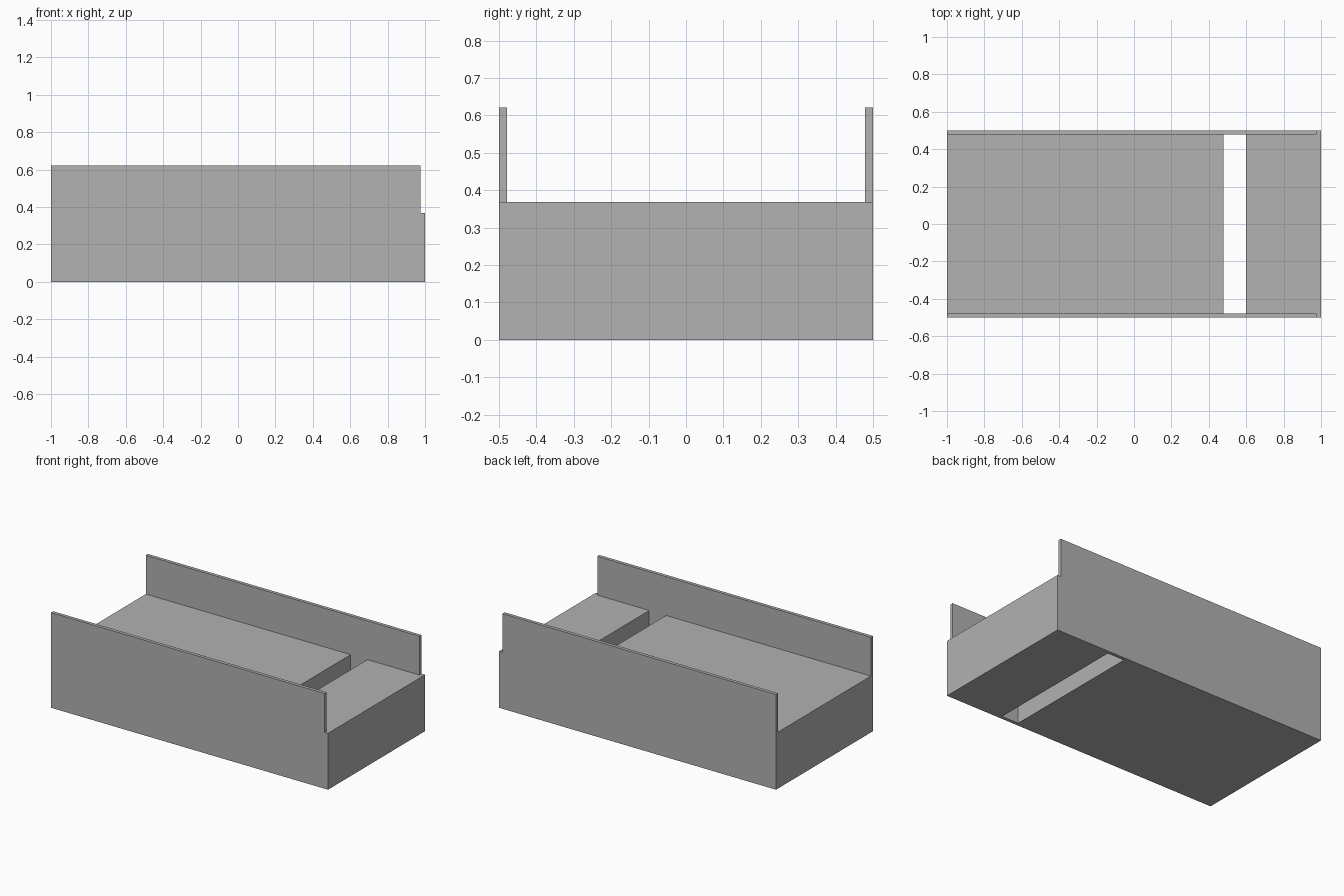
import bpy

if "Cube" in bpy.data.objects:
    bpy.data.objects.remove(bpy.data.objects["Cube"], do_unlink=True)

BASE_TOP, WALL_TOP = 0.368, 0.621
INNER_Y = 0.478      # inside face of the side walls
WALL_END = 0.975     # walls stop just short of the left end


def box(name, low, high):
    """Axis-aligned box between two corners."""
    bpy.ops.mesh.primitive_cube_add(size=1)
    obj = bpy.context.object
    obj.name = name
    for v in obj.data.vertices:
        v.co = [(a + b) / 2 + c * (b - a) for a, b, c in zip(low, high, v.co)]
    return obj


def cut(target, low, high):
    """Remove a box-shaped volume from the target."""
    cutter = box("cutter", low, high)
    cutter.hide_render = True
    mod = target.modifiers.new("cut", "BOOLEAN")
    mod.operation = "DIFFERENCE"
    mod.solver = "EXACT"
    mod.object = cutter
    bpy.context.view_layer.objects.active = target
    bpy.ops.object.modifier_apply(modifier=mod.name)
    bpy.data.objects.remove(cutter, do_unlink=True)


# Solid block, carved into a base with two side walls
body = box("walled_base", (-1, -0.5, 0), (1, 0.5, WALL_TOP))

# Channel between the walls
cut(body, (-2, -INNER_Y, BASE_TOP), (2, INNER_Y, 1))

# Step at the end of the walls
cut(body, (WALL_END, -1, BASE_TOP), (2, 1, 1))

# Slot right through the base
cut(body, (0.478, -INNER_Y, -1), (0.6, INNER_Y, 1))

# Single grey finish
grey = bpy.data.materials.new("grey")
grey.use_nodes = True
colour = (0.445, 0.445, 0.445, 1)
grey.diffuse_color = colour
grey.node_tree.nodes["Principled BSDF"].inputs["Base Color"].default_value = colour
body.data.materials.clear()
body.data.materials.append(grey)
